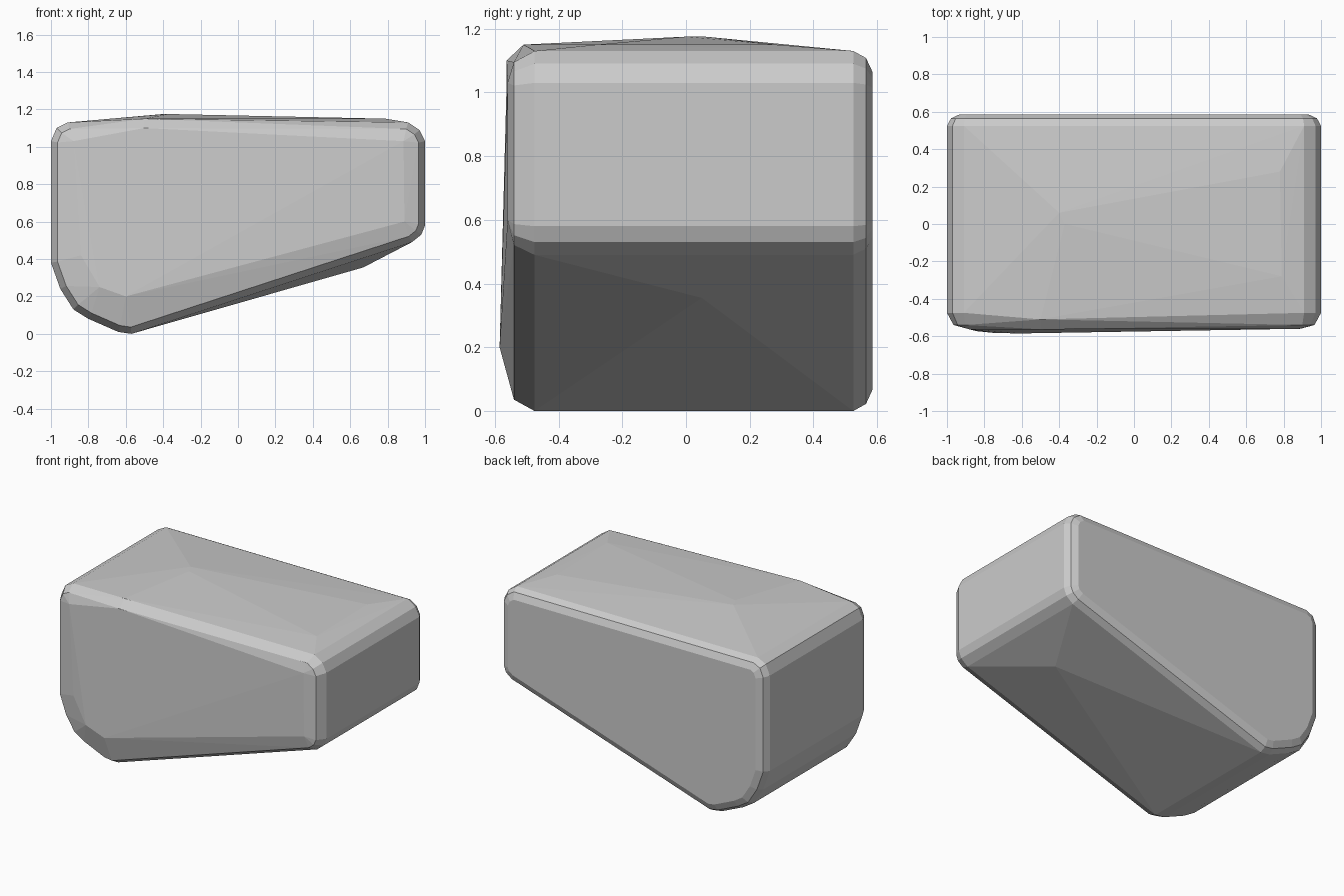
import bpy, bmesh
from mathutils import Vector

if "Cube" in bpy.data.objects:
    bpy.data.objects.remove(bpy.data.objects["Cube"])

# Side outline of the block (x, z), counter-clockwise from the lowest point
outline = [(-0.57, 0.0), (0.93, 0.49), (0.98, 0.53), (1.0, 0.58),
           (1.0, 1.03), (0.97, 1.09), (0.91, 1.13),
           (-0.91, 1.13), (-0.97, 1.10), (-1.0, 1.03),
           (-1.0, 0.38), (-0.95, 0.24), (-0.88, 0.13), (-0.80, 0.08), (-0.64, 0.01)]


def inset(points, d):
    """Move a closed outline inwards by d."""
    pts = [Vector(p) for p in points]
    result = []
    for i, p in enumerate(pts):
        a = (p - pts[i - 1]).normalized()
        b = (pts[(i + 1) % len(pts)] - p).normalized()
        na, nb = Vector((-a.y, a.x)), Vector((-b.y, b.x))
        result.append(p + (na + nb) * (d / (1 + na.dot(nb))))
    return result


# Rounded sections stepping from the front to the back
sections = [(-0.475, 0.0), (-0.54, 0.035), (0.525, 0.0), (0.565, 0.022), (0.585, 0.065)]
points = [(x, y, z) for y, d in sections for x, z in inset(outline, d)]

# Slightly bulged front face
points += [(-0.88, -0.563, 1.03), (-0.50, -0.563, 1.10), (0.885, -0.56, 1.03),
           (0.89, -0.56, 0.60), (-0.60, -0.585, 0.20), (-0.74, -0.583, 0.25),
           (-0.84, -0.573, 0.42), (-0.50, -0.51, 1.15)]

# Low crown on the top and belly point on the underside
points += [(-0.40, 0.06, 1.175), (-0.37, 0.0, 1.175), (0.78, 0.28, 1.15),
           (0.79, -0.28, 1.15), (0.67, 0.05, 0.355)]

# Solid convex block
bm = bmesh.new()
for p in points:
    bm.verts.new(p)
hull = bmesh.ops.convex_hull(bm, input=bm.verts[:])
loose = {v for v in hull["geom_interior"] + hull["geom_unused"]
         if isinstance(v, bmesh.types.BMVert) and not v.link_faces}
bmesh.ops.delete(bm, geom=list(loose), context='VERTS')
bmesh.ops.dissolve_limit(bm, angle_limit=0.01, verts=bm.verts[:], edges=bm.edges[:])
bmesh.ops.recalc_face_normals(bm, faces=bm.faces[:])
mesh = bpy.data.meshes.new("rounded_block")
bm.to_mesh(mesh)
bm.free()
block = bpy.data.objects.new("rounded_block", mesh)
bpy.context.collection.objects.link(block)
